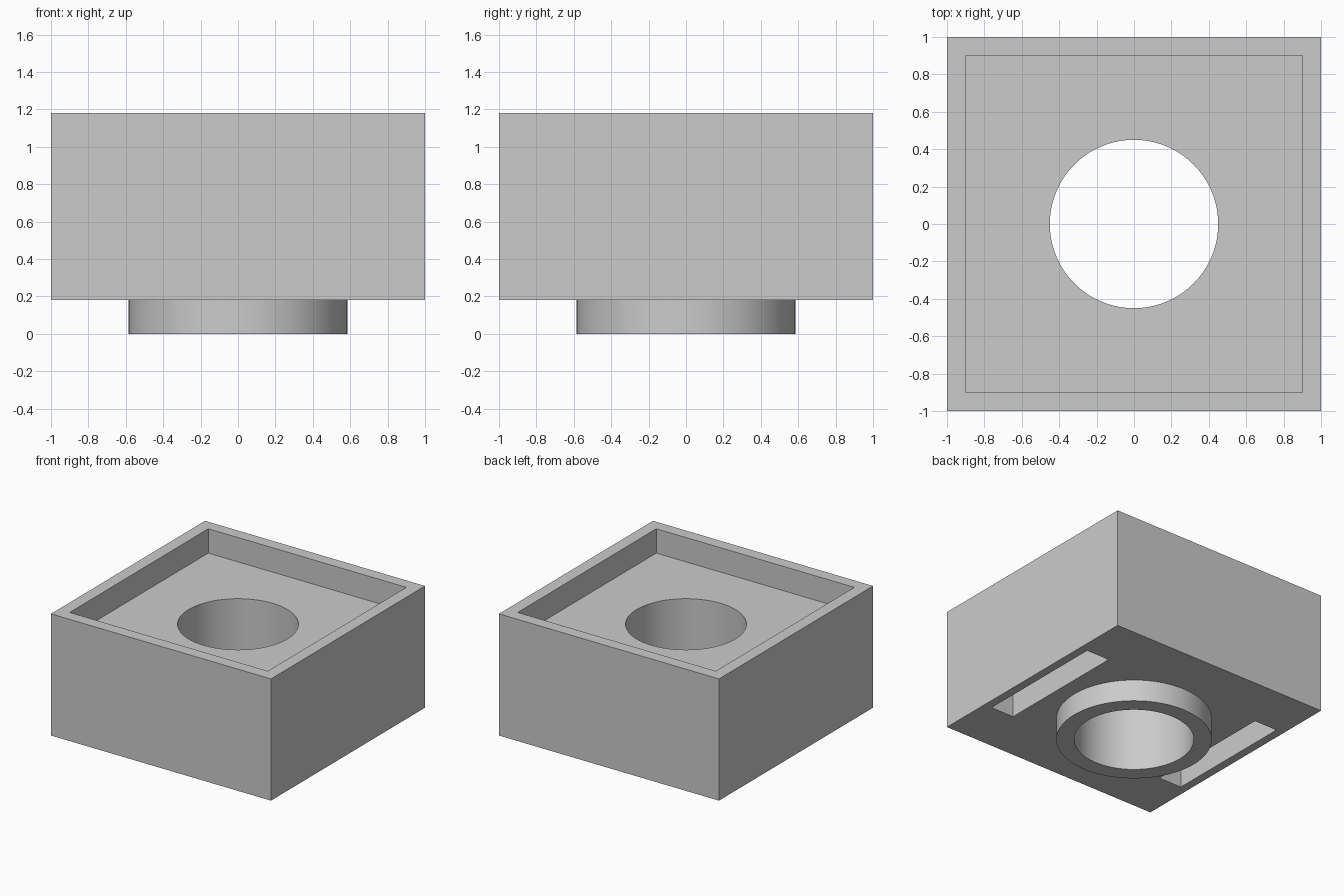
import bpy
import math

default = bpy.data.objects.get("Cube")
if default:
    bpy.data.objects.remove(default, do_unlink=True)

BOTTOM, TOP = 0.18, 1.18      # block heights
FLOOR = 0.98                  # floor of the top recess
BORE_R, COLLAR_R = 0.45, 0.585

grey = bpy.data.materials.new("plain grey")
grey.use_nodes = True
color = (0.6, 0.6, 0.6, 1)
grey.diffuse_color = color
grey.node_tree.nodes["Principled BSDF"].inputs["Base Color"].default_value = color


def finish(name):
    obj = bpy.context.object
    obj.name = obj.data.name = name
    bpy.ops.object.transform_apply(location=False, rotation=False, scale=True)
    obj.data.materials.append(grey)
    return obj


def box(name, x, y, z):
    """Box from (low, high) ranges on each axis."""
    ranges = (x, y, z)
    bpy.ops.mesh.primitive_cube_add(size=1, location=[sum(r) / 2 for r in ranges])
    bpy.context.object.scale = [r[1] - r[0] for r in ranges]
    return finish(name)


def cylinder(name, radius, low, high):
    bpy.ops.mesh.primitive_cylinder_add(vertices=128, radius=radius,
                                        depth=high - low, location=(0, 0, (low + high) / 2))
    return finish(name)


def combine(target, tool, operation):
    """Apply a boolean and remove the tool object."""
    tool.hide_render = True
    mod = target.modifiers.new(tool.name, 'BOOLEAN')
    mod.operation, mod.solver, mod.object = operation, 'EXACT', tool
    bpy.ops.object.select_all(action='DESELECT')
    bpy.context.view_layer.objects.active = target
    target.select_set(True)
    bpy.ops.object.modifier_apply(modifier=mod.name)
    bpy.data.objects.remove(tool, do_unlink=True)


# Square block with a round collar underneath
block = box("recessed_block", (-1, 1), (-1, 1), (BOTTOM, TOP))
combine(block, cylinder("collar", COLLAR_R, 0, 0.5), 'UNION')

# Shallow square recess in the top
combine(block, box("recess", (-0.9, 0.9), (-0.9, 0.9), (FLOOR, TOP + 0.2)), 'DIFFERENCE')

# Blind slots in the underside, one on each side
for side in (-1, 1):
    x = sorted((side * 0.72, side * 0.93))
    combine(block, box("slot", x, (-0.56, 0.56), (0, BOTTOM + 0.4)), 'DIFFERENCE')

# Round bore through everything
combine(block, cylinder("bore", BORE_R, -0.2, TOP + 0.2), 'DIFFERENCE')

bpy.ops.object.shade_smooth_by_angle(angle=math.radians(30))
